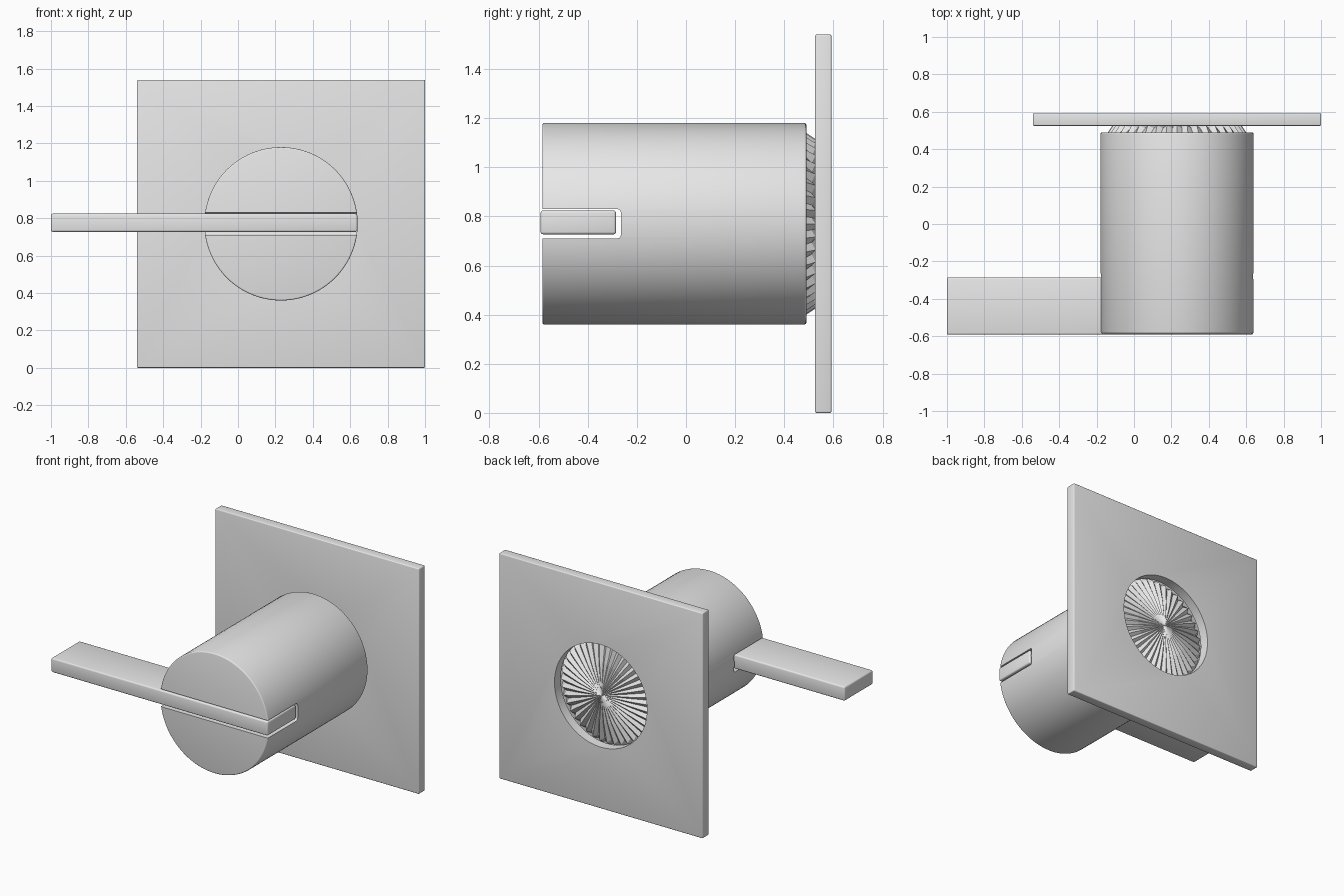
import bpy, bmesh, math
from mathutils import Matrix, Vector

cube = bpy.data.objects.get("Cube")
if cube:
    bpy.data.objects.remove(cube, do_unlink=True)

CX, CZ = 0.23, 0.77    # knob axis

metal = bpy.data.materials.new("satin grey")
metal.use_nodes = True
metal.diffuse_color = (0.8, 0.8, 0.8, 1)
metal.node_tree.nodes["Principled BSDF"].inputs["Base Color"].default_value = (0.8, 0.8, 0.8, 1)


def make(name, bm):
    bmesh.ops.recalc_face_normals(bm, faces=bm.faces)
    mesh = bpy.data.meshes.new(name)
    bm.to_mesh(mesh)
    bm.free()
    mesh.materials.append(metal)
    obj = bpy.data.objects.new(name, mesh)
    bpy.context.collection.objects.link(obj)
    return obj


def round_edges(bm, width):
    sharp = [e for e in bm.edges if e.calc_face_angle(0) > math.radians(40)]
    if width:
        bmesh.ops.bevel(bm, geom=sharp, offset=width, segments=3, profile=0.5, affect='EDGES')


def box(name, low, high, bevel=0.0):
    low, high = Vector(low), Vector(high)
    bm = bmesh.new()
    size = Matrix.Diagonal((*(high - low), 1))
    bmesh.ops.create_cube(bm, size=1, matrix=Matrix.Translation((low + high) / 2) @ size)
    round_edges(bm, bevel)
    return make(name, bm)


def cylinder(name, radius, y0, y1, bevel=0.0):
    bm = bmesh.new()
    place = Matrix.Translation((CX, (y0 + y1) / 2, CZ)) @ Matrix.Rotation(math.pi / 2, 4, 'X')
    bmesh.ops.create_cone(bm, cap_ends=True, segments=96, radius1=radius, radius2=radius,
                          depth=y1 - y0, matrix=place)
    round_edges(bm, bevel)
    return make(name, bm)


def activate(obj):
    bpy.ops.object.select_all(action='DESELECT')
    obj.select_set(True)
    bpy.context.view_layer.objects.active = obj


def cut(obj, cutter):
    mod = obj.modifiers.new("cut", 'BOOLEAN')
    mod.operation, mod.solver, mod.object = 'DIFFERENCE', 'EXACT', cutter
    activate(obj)
    bpy.ops.object.modifier_apply(modifier=mod.name)
    bpy.data.objects.remove(cutter, do_unlink=True)


# Square wall plate with a round opening
plate = box("wall_plate", (-0.54, 0.525, 0), (1, 0.592, 1.54), 0.006)
cut(plate, cylinder("plate_hole", 0.35, 0.4, 0.7))

# Round knob body with a slot across its front
knob = cylinder("knob_body", 0.41, -0.585, 0.49, 0.008)
cut(knob, box("slot", (-0.5, -0.8, 0.71), (1, -0.265, 0.83), 0.015))

# Flat lever lying in the slot
lever = box("lever", (-1, -0.592, 0.727), (0.638, -0.285, 0.824), 0.01)

# Fluted boss behind the knob: ridges and valleys alternate around it
bm = bmesh.new()
FLUTES = 40
rings = []
# radius, depth, valley radius factor, valley depth drop
for radius, y, shrink, drop in ((0.37, 0.48, 0.96, 0), (0.37, 0.49, 0.96, 0),
                                (0.345, 0.527, 0.94, 0.015), (0.2, 0.56, 1, 0.015),
                                (0.03, 0.583, 1, 0.003)):
    ring = []
    for i in range(FLUTES * 2):
        a = math.pi * i / FLUTES
        valley = i % 2
        r = radius * (shrink if valley else 1)
        ring.append(bm.verts.new((CX + r * math.cos(a), y - drop * valley, CZ + r * math.sin(a))))
    rings.append(ring)
for inner, outer in zip(rings, rings[1:]):
    for i in range(FLUTES * 2):
        j = (i + 1) % (FLUTES * 2)
        bm.faces.new((inner[i], inner[j], outer[j], outer[i]))
bm.faces.new(rings[0])
tip = bm.verts.new((CX, 0.586, CZ))
for i in range(FLUTES * 2):
    bm.faces.new((rings[-1][i], rings[-1][(i + 1) % (FLUTES * 2)], tip))
make("fluted_boss", bm)

for obj in (plate, knob, lever):
    activate(obj)
    bpy.ops.object.shade_smooth_by_angle(angle=math.radians(35))
